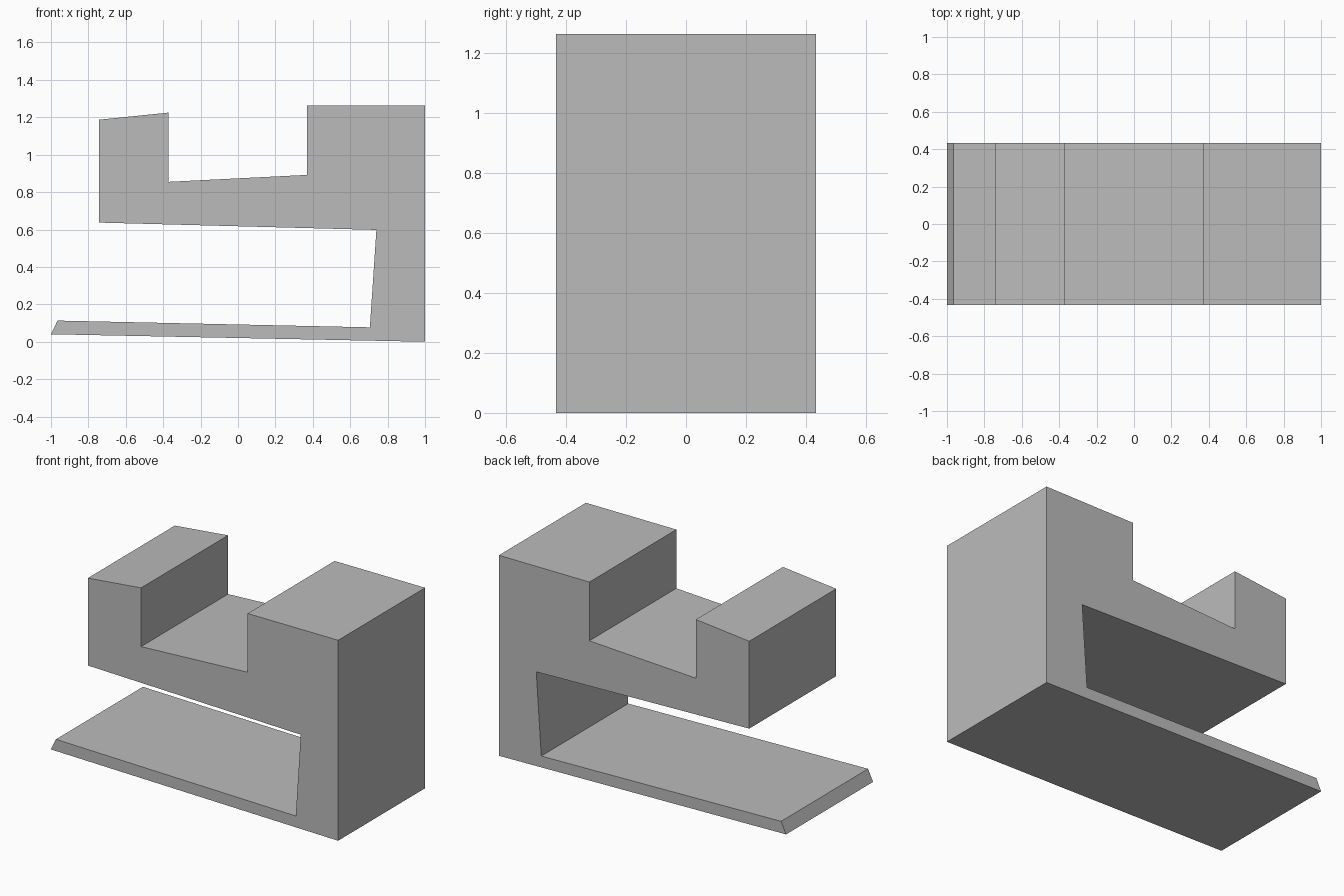
import bpy
import bmesh
from mathutils import Vector

cube = bpy.data.objects.get("Cube")
if cube:
    bpy.data.objects.remove(cube, do_unlink=True)

DEPTH = 0.865


def flat_material(name, colour):
    mat = bpy.data.materials.new(name)
    mat.use_nodes = True
    mat.diffuse_color = colour
    mat.node_tree.nodes["Principled BSDF"].inputs["Base Color"].default_value = colour
    return mat


def extrude_profile(name, outline, depth, mat):
    """Extrude a closed x-z outline along y, centred on y = 0."""
    bm = bmesh.new()
    face = bm.faces.new([bm.verts.new((x, -depth / 2, z)) for x, z in outline])
    result = bmesh.ops.extrude_face_region(bm, geom=[face])
    moved = [v for v in result["geom"] if isinstance(v, bmesh.types.BMVert)]
    bmesh.ops.translate(bm, verts=moved, vec=Vector((0, depth, 0)))
    bmesh.ops.recalc_face_normals(bm, faces=bm.faces)
    mesh = bpy.data.meshes.new(name)
    bm.to_mesh(mesh)
    bm.free()
    mesh.materials.append(mat)
    obj = bpy.data.objects.new(name, mesh)
    bpy.context.collection.objects.link(obj)
    return obj


# One-piece bracket: thin foot, upright, notched upper arm
foot = [(1, 0), (-1, 0.04), (-0.965, 0.113), (0.705, 0.077)]
arm_underside = [(0.74, 0.598), (-0.743, 0.637)]
end_block = [(-0.743, 1.187), (-0.372, 1.225)]
notch = [(-0.372, 0.855), (0.37, 0.892)]
upright_top = [(0.37, 1.262), (1, 1.262)]

grey = flat_material("light grey", (0.5, 0.5, 0.5, 1))
extrude_profile("clip_bracket", foot + arm_underside + end_block + notch + upright_top,
                DEPTH, grey)
